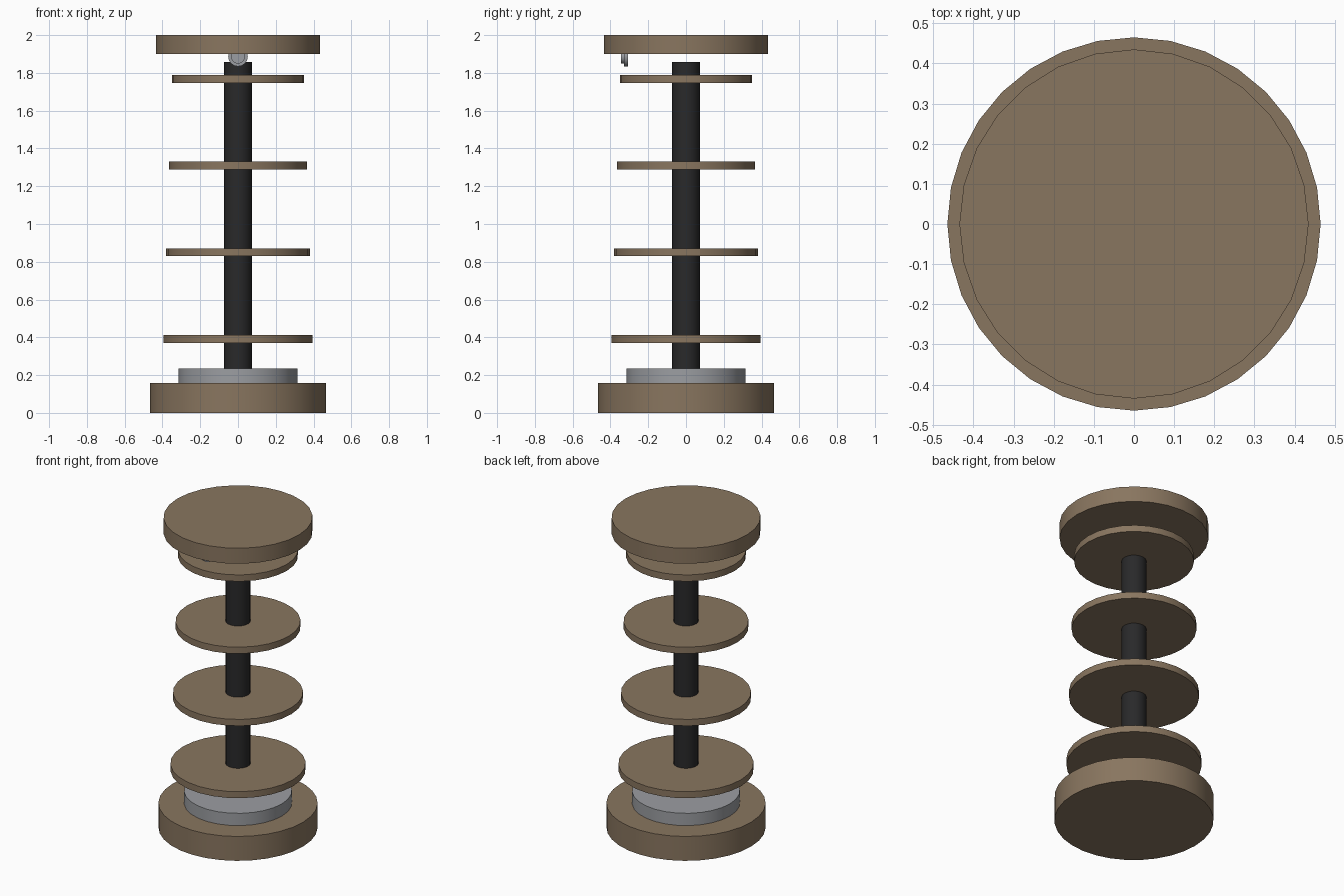
import bpy
import math

cube = bpy.data.objects.get("Cube")
if cube:
    bpy.data.objects.remove(cube, do_unlink=True)


def make_material(name, color):
    mat = bpy.data.materials.new(name)
    mat.use_nodes = True
    mat.diffuse_color = (*color, 1)
    mat.node_tree.nodes["Principled BSDF"].inputs["Base Color"].default_value = (*color, 1)
    return mat


wood = make_material("brown wood", (0.25, 0.18, 0.115))
metal = make_material("grey metal", (0.33, 0.34, 0.36))
rubber = make_material("dark post", (0.022, 0.022, 0.023))


def disc(name, radius, start, end, sides, mat, facing_front=False, height=0):
    """Solid cylinder running from start to end along z, or along y when facing front."""
    middle = (start + end) / 2
    place = (0, middle, height) if facing_front else (0, 0, middle)
    # Quarter turn in plan puts vertices on the x and y axes
    tilt = (math.pi / 2, 0, 0) if facing_front else (0, 0, 0)
    bpy.ops.mesh.primitive_cylinder_add(vertices=sides, radius=radius, depth=end - start,
                                        location=place, rotation=tilt)
    obj = bpy.context.object
    obj.name = name
    obj.data.materials.append(mat)
    bpy.ops.object.shade_smooth_by_angle(angle=math.radians(35))
    return obj


# Base, collar and central post
disc("base", 0.465, 0, 0.157, 32, wood)
disc("collar", 0.315, 0.157, 0.236, 28, metal)
disc("post", 0.073, 0.236, 1.857, 20, rubber)

# Four shelves, shrinking slightly toward the top
for i in range(4):
    bottom = 0.371 + 0.4585 * i
    disc(f"shelf_{i + 1}", 0.395 - 0.015 * i, bottom, bottom + 0.042, 28, wood)

# Lid floating above the post
disc("lid", 0.435, 1.9, 2.0, 28, wood)

# Small round lock under the front of the lid
disc("lock_plate", 0.052, -0.328, -0.308, 16, metal, True, 1.886)
disc("lock_button", 0.037, -0.344, -0.328, 16, metal, True, 1.886)
